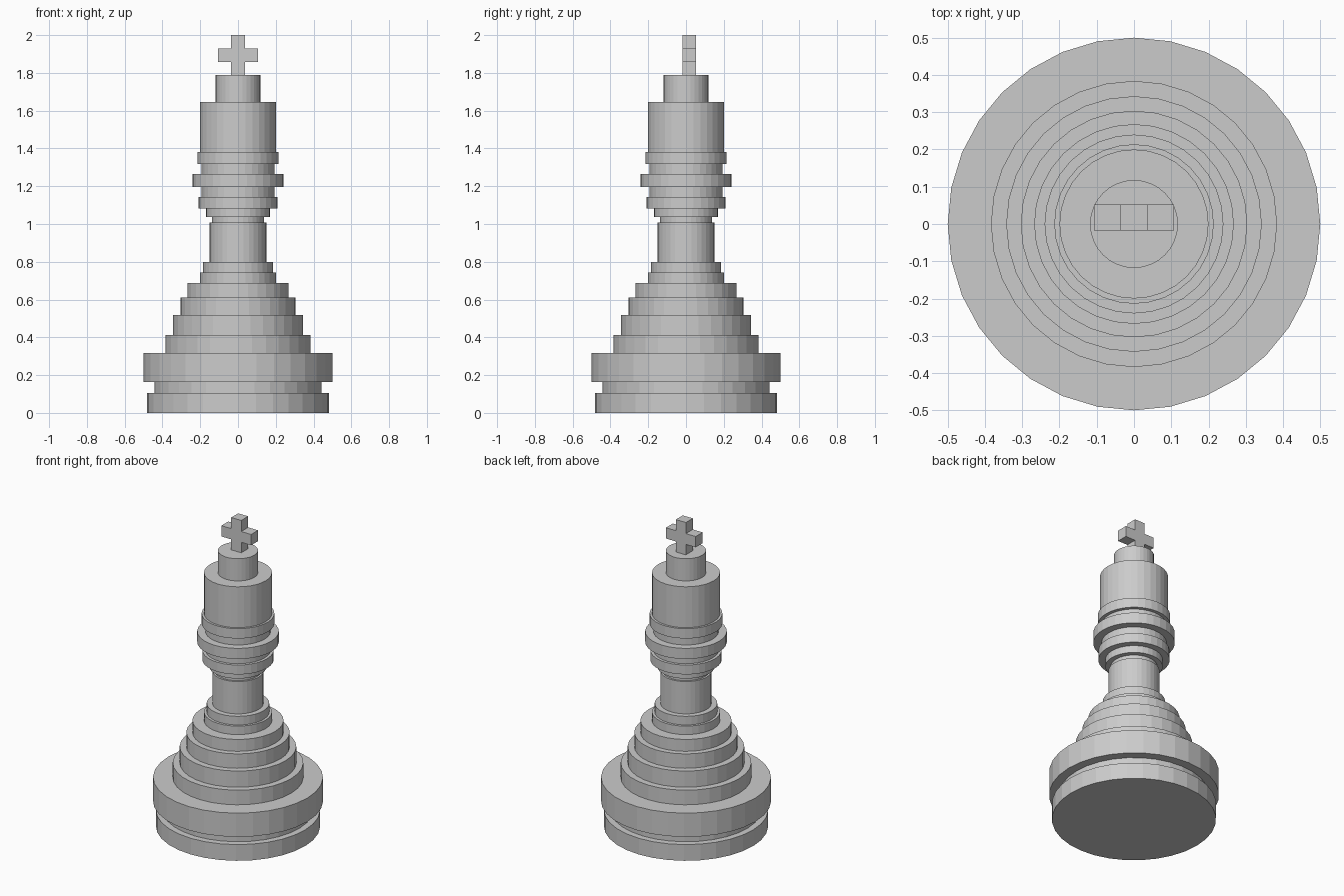
import bpy
import bmesh
from math import cos, sin, tau

if "Cube" in bpy.data.objects:
    bpy.data.objects.remove(bpy.data.objects["Cube"])

SIDES = 32


def add_object(name, bm):
    bmesh.ops.recalc_face_normals(bm, faces=bm.faces)
    mesh = bpy.data.meshes.new(name)
    bm.to_mesh(mesh)
    bm.free()
    obj = bpy.data.objects.new(name, mesh)
    bpy.context.collection.objects.link(obj)
    return obj


def stepped_turning(name, bottom, tiers):
    """Turned solid made of stacked steps, each given as (radius, top height)."""
    bm = bmesh.new()
    rings = []
    for radius, top in tiers:
        for z in (bottom, top):
            rings.append([bm.verts.new((radius * cos(tau * i / SIDES),
                                        radius * sin(tau * i / SIDES), z))
                          for i in range(SIDES)])
        bottom = top
    for a, b in zip(rings, rings[1:]):
        for i in range(SIDES):
            j = (i + 1) % SIDES
            bm.faces.new((a[i], a[j], b[j], b[i]))
    bm.faces.new(rings[0][::-1])
    bm.faces.new(rings[-1])
    return add_object(name, bm)


# Wide foot with a groove
stepped_turning("foot", 0, [(0.483, 0.105), (0.443, 0.163), (0.5, 0.317)])

# Stepped skirt narrowing to the stem
stepped_turning("skirt", 0.317, [(0.384, 0.412), (0.343, 0.517), (0.304, 0.61),
                                 (0.268, 0.687), (0.2, 0.742), (0.184, 0.798)])

# Slim stem
stepped_turning("stem", 0.798, [(0.15, 1.008), (0.138, 1.036)])

# Ringed collar
stepped_turning("collar", 1.036, [(0.169, 1.082), (0.21, 1.143), (0.192, 1.196),
                                  (0.24, 1.265), (0.192, 1.317), (0.214, 1.381)])

# Head and cap
stepped_turning("head", 1.381, [(0.2, 1.646), (0.118, 1.79)])

# Cross finial: half outline mirrored in x, then extruded in depth
half = [(0.036, 1.79), (0.036, 1.858), (0.107, 1.858),
        (0.107, 1.928), (0.036, 1.928), (0.036, 2.0)]
outline = half + [(-x, z) for x, z in reversed(half)]
bm = bmesh.new()
front = bm.faces.new([bm.verts.new((x, -0.018, z)) for x, z in outline])
result = bmesh.ops.extrude_face_region(bm, geom=[front], use_keep_orig=True)
moved = [g for g in result["geom"] if isinstance(g, bmesh.types.BMVert)]
bmesh.ops.translate(bm, verts=moved, vec=(0, 0.071, 0))
add_object("cross_finial", bm)
